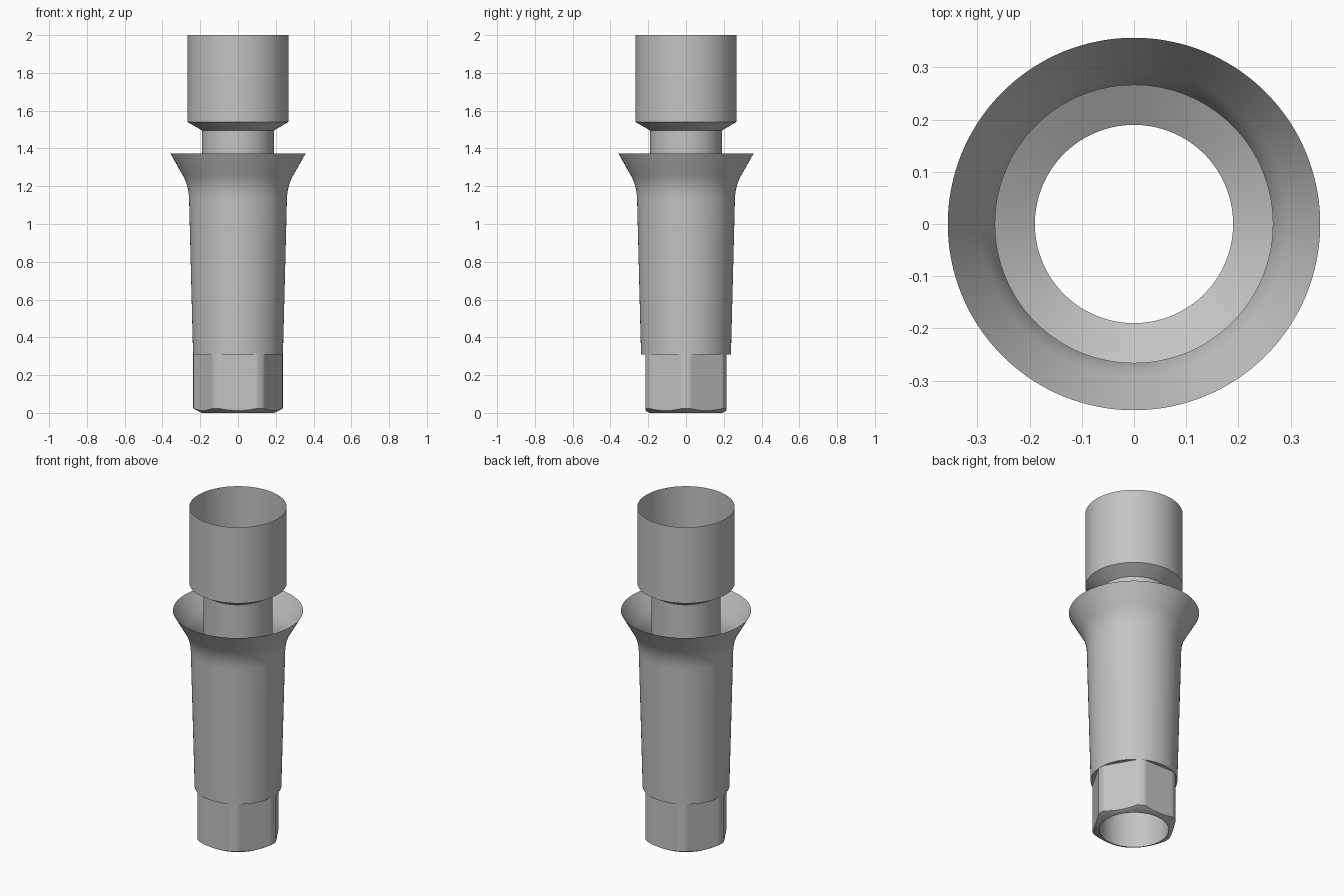
import bpy, bmesh, math

SEGMENTS = 144
HEX_APOTHEM = 0.215
BODY_R = 0.238
BORE_R = 0.19
STEP_Z = 0.31

old = bpy.data.objects.get("Cube")
if old:
    bpy.data.objects.remove(old, do_unlink=True)

# Plain grey metal
metal = bpy.data.materials.new("grey metal")
metal.use_nodes = True
grey = (0.55, 0.55, 0.55, 1)
metal.diffuse_color = grey
metal.node_tree.nodes["Principled BSDF"].inputs["Base Color"].default_value = grey


def lathe(name, rings):
    """Skin rings of (radius, height); either may be a function of the angle."""
    bm = bmesh.new()
    loops = []
    for r, z in rings:
        loop = []
        for i in range(SEGMENTS):
            a = math.tau * i / SEGMENTS
            rad = r(a) if callable(r) else r
            h = z(a) if callable(z) else z
            loop.append(bm.verts.new((rad * math.cos(a), rad * math.sin(a), h)))
        loops.append(loop)
    for low, high in zip(loops, loops[1:]):
        for i in range(SEGMENTS):
            j = (i + 1) % SEGMENTS
            bm.faces.new((low[i], low[j], high[j], high[i]))
    mesh = bpy.data.meshes.new(name)
    bm.to_mesh(mesh)
    bm.free()
    mesh.materials.append(metal)
    obj = bpy.data.objects.new(name, mesh)
    bpy.context.collection.objects.link(obj)
    bpy.ops.object.select_all(action="DESELECT")
    obj.select_set(True)
    bpy.context.view_layer.objects.active = obj
    bpy.ops.object.shade_smooth_by_angle(angle=math.radians(30))
    return obj


def hex_radius(a):
    """Hexagon with flats front and back, its corners trimmed to a circle."""
    off = (a % (math.pi / 3)) - math.pi / 6
    return min(BODY_R - 0.001, HEX_APOTHEM / math.cos(off))


def chamfer_height(a):
    return (hex_radius(a) - BORE_R) * 0.5


# Hexagonal foot: bottom lip, conical chamfer, flats and the step out to the body
lathe("hex_base", [(BORE_R, 0), (BORE_R + 0.003, 0), (hex_radius, chamfer_height),
                   (hex_radius, STEP_Z), (BODY_R, STEP_Z)])

# Tapered body curving out into an open flare
flare = [(BODY_R, STEP_Z), (0.259, 1.13)]
start, bend, end = (0.259, 1.13), (0.261, 1.205), (0.295, 1.262)
for i in range(1, 11):
    t = i / 10
    flare.append(tuple((1 - t) ** 2 * s + 2 * t * (1 - t) * b + t * t * e
                       for s, b, e in zip(start, bend, end)))
flare.append((0.357, 1.372))
lathe("flared_body", flare)

# Through bore, whose upper end shows as the neck
lathe("neck_tube", [(BORE_R, 0), (BORE_R, 1.495)])

# Open cup with a conical underside
lathe("top_cup", [(BORE_R, 1.495), (0.267, 1.54), (0.267, 2)])
